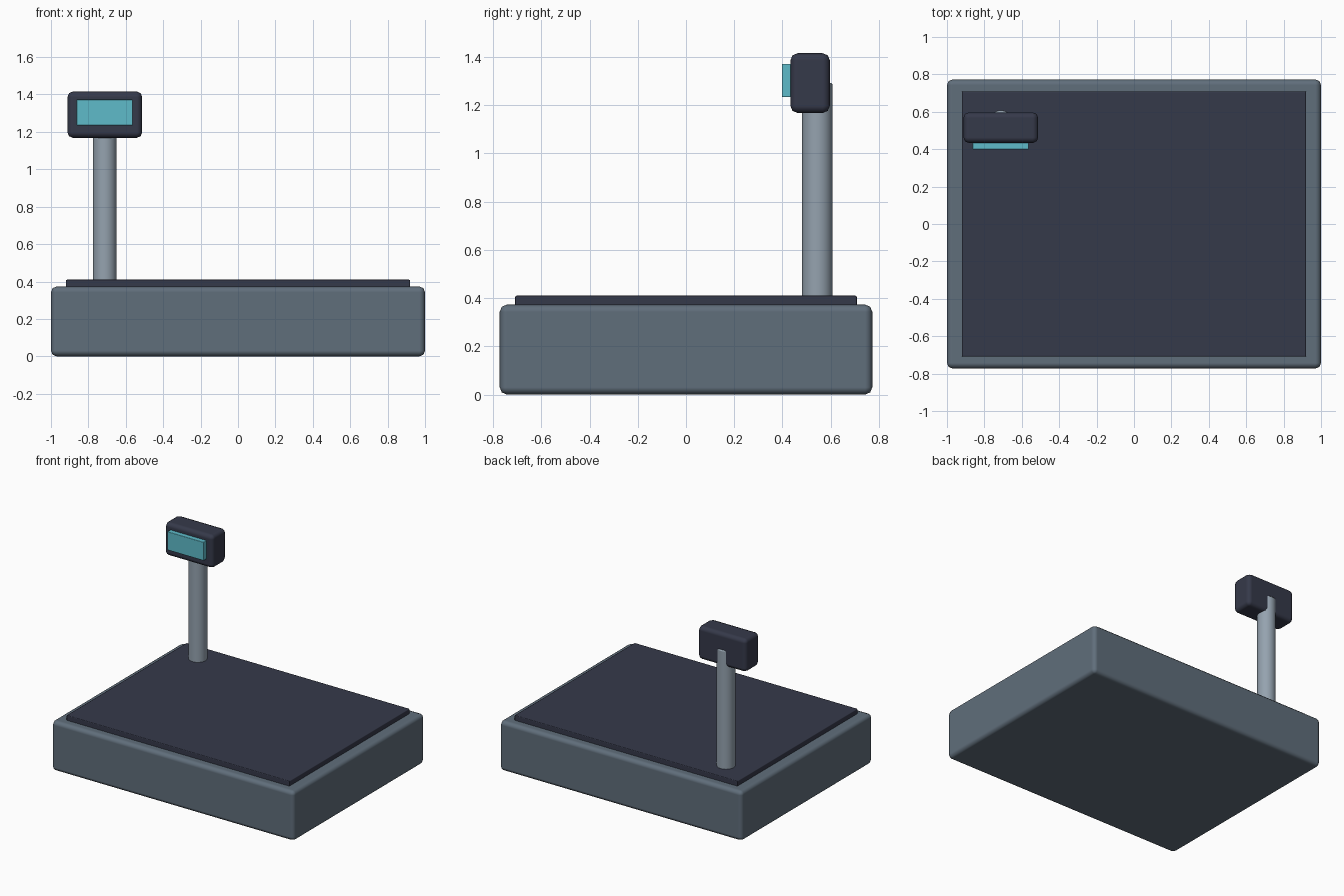
import bpy
import math

if "Cube" in bpy.data.objects:
    bpy.data.objects.remove(bpy.data.objects["Cube"])


def material(name, color):
    m = bpy.data.materials.new(name)
    m.diffuse_color = (*color, 1)
    m.use_nodes = True
    m.node_tree.nodes["Principled BSDF"].inputs["Base Color"].default_value = m.diffuse_color
    return m


slate = material("slate grey", (0.117, 0.156, 0.198))
navy = material("dark navy", (0.036, 0.041, 0.068))
steel = material("light steel", (0.30, 0.365, 0.43))
cyan = material("cyan", (0.112, 0.50, 0.59))


def finish(ob, name, mat, bevel, segments):
    """Name, colour, bevel and smooth one part."""
    ob.name = name
    ob.data.materials.append(mat)
    bpy.ops.object.shade_smooth_by_angle(angle=math.radians(50))
    b = ob.modifiers.new("rounded edges", 'BEVEL')
    b.width = bevel
    b.segments = segments
    b.limit_method = 'ANGLE'
    b.angle_limit = math.radians(50)
    b.harden_normals = True


def box(name, lo, hi, mat, bevel, segments=2):
    """Bevelled box between two opposite corners."""
    bpy.ops.mesh.primitive_cube_add(
        size=1, location=[(a + b) / 2 for a, b in zip(lo, hi)])
    ob = bpy.context.object
    ob.scale = [b - a for a, b in zip(lo, hi)]
    bpy.ops.object.transform_apply(location=False, rotation=False, scale=True)
    finish(ob, name, mat, bevel, segments)


# Weighing base and platter
box("base", (-1, -0.773, 0), (1, 0.773, 0.373), slate, 0.03)
box("platter", (-0.92, -0.709, 0.34), (0.92, 0.709, 0.41), navy, 0.006)

# Upright pole
pole_bottom, pole_top = 0.36, 1.293
bpy.ops.mesh.primitive_cylinder_add(
    vertices=32, radius=0.063, depth=pole_top - pole_bottom,
    location=(-0.712, 0.545, (pole_bottom + pole_top) / 2))
finish(bpy.context.object, "pole", steel, 0.008, 2)

# Display head and screen
box("display_head", (-0.912, 0.433, 1.168), (-0.512, 0.597, 1.416), navy, 0.03)
box("screen", (-0.863, 0.398, 1.234), (-0.563, 0.45, 1.372), cyan, 0.004)
